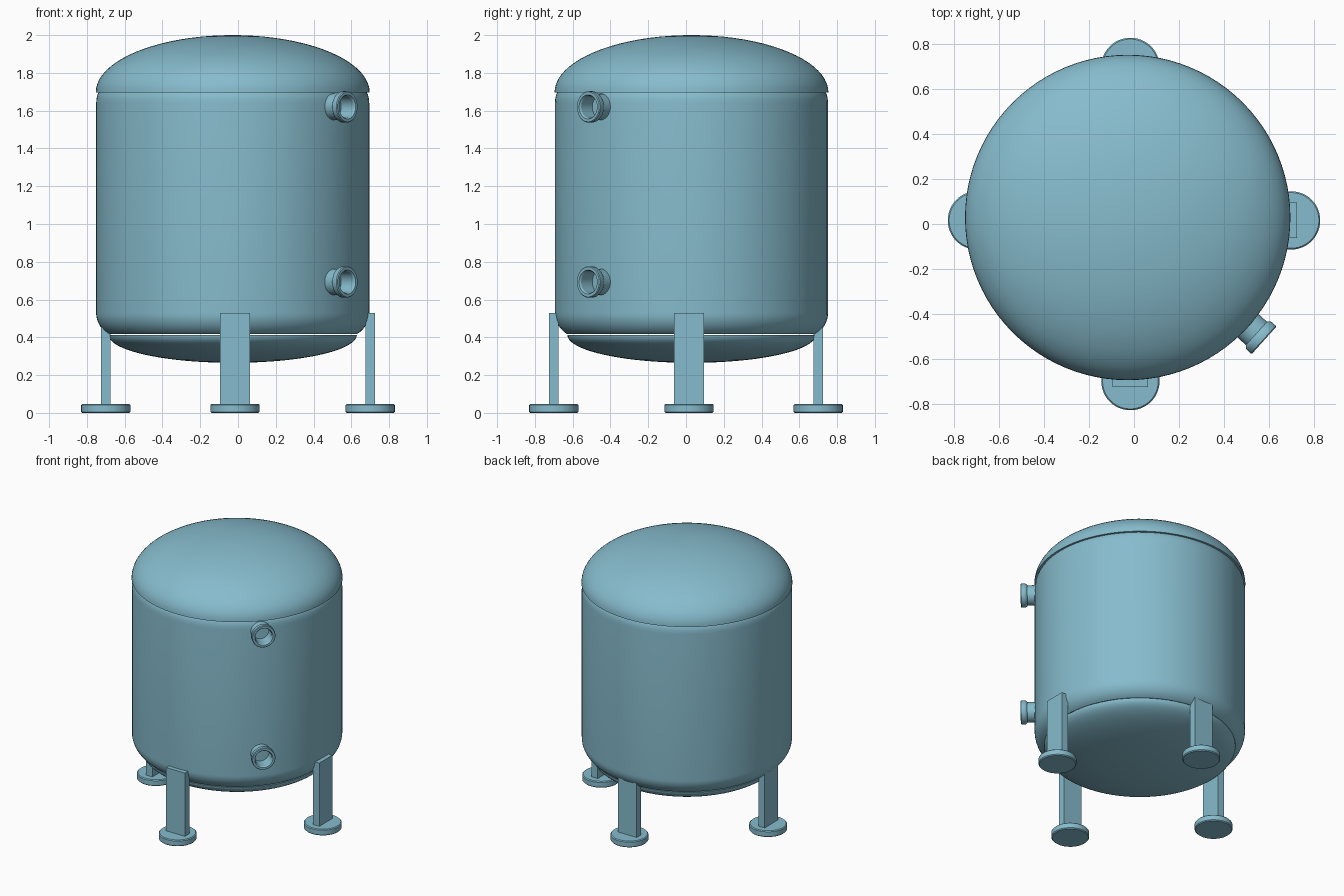
import bpy, bmesh
from math import sin, cos, pi, radians
from mathutils import Matrix, Vector

if "Cube" in bpy.data.objects:
    bpy.data.objects.remove(bpy.data.objects["Cube"])

TANK = Vector((-0.028, 0.029, 0))
R = 0.723

paint = bpy.data.materials.new("tank_blue")
paint.diffuse_color = (0.24, 0.50, 0.61, 1)
paint.use_nodes = True
paint.node_tree.nodes["Principled BSDF"].inputs["Base Color"].default_value = paint.diffuse_color


def finish(name, bm, matrix):
    bmesh.ops.remove_doubles(bm, verts=bm.verts, dist=1e-5)
    bmesh.ops.recalc_face_normals(bm, faces=bm.faces)
    mesh = bpy.data.meshes.new(name)
    bm.to_mesh(mesh)
    bm.free()
    mesh.materials.append(paint)
    ob = bpy.data.objects.new(name, mesh)
    bpy.context.collection.objects.link(ob)
    ob.matrix_world = matrix
    bpy.ops.object.select_all(action='DESELECT')
    bpy.context.view_layer.objects.active = ob
    ob.select_set(True)
    bpy.ops.object.shade_smooth_by_angle(angle=radians(30))
    return ob


def lathe(name, profile, matrix, steps=96, closed=False):
    """Spin an (r, z) profile around the local z axis."""
    bm = bmesh.new()
    vs = [bm.verts.new((r, 0, z)) for r, z in profile]
    pairs = list(zip(vs, vs[1:])) + ([(vs[-1], vs[0])] if closed else [])
    edges = [bm.edges.new(p) for p in pairs]
    bmesh.ops.spin(bm, geom=vs + edges, cent=(0, 0, 0), axis=(0, 0, 1),
                   angle=2 * pi, steps=steps)
    return finish(name, bm, matrix)


def ellipse(a, h, z0, n=20):
    return [(a * cos(i * pi / 2 / n) if i < n else 0, z0 + h * sin(i * pi / 2 / n))
            for i in range(n + 1)]


at_tank = Matrix.Translation(TANK)

# Domed lid and dished bottom
lathe("top_dome", [(0, 1.697)] + ellipse(R + 0.002, 0.303, 1.697), at_tank)
lathe("bottom_dome", [(0, 0.412)] + ellipse(0.657, -0.147, 0.412), at_tank)

# Cylindrical shell, rounded at both ends
lower = [(R - 0.13 * (1 - cos(radians(a))), 0.53 - 0.13 * sin(radians(a)))
         for a in range(60, -1, -6)]
upper = [(R, 1.64), (R - 0.002, 1.665), (R - 0.007, 1.685), (R - 0.014, 1.698)]
lathe("tank_shell", [(0, lower[0][1])] + lower + upper + [(0, 1.698)], at_tank)

# Hollow nozzles pointing out of the front right side
pipe = [(0.058, 0.62), (0.070, 0.62), (0.070, 0.772), (0.079, 0.780),
        (0.083, 0.787), (0.083, 0.813), (0.079, 0.818), (0.064, 0.818), (0.058, 0.808)]
for name, z in (("upper_nozzle", 1.62), ("lower_nozzle", 0.693)):
    m = (Matrix.Translation((TANK.x, TANK.y, z)) @ Matrix.Rotation(radians(-42), 4, 'Z')
         @ Matrix.Rotation(pi / 2, 4, 'Y'))
    lathe(name, pipe, m, steps=48, closed=True)

# Four plate legs on round feet
foot = [(0, 0), (0.124, 0), (0.13, 0.006), (0.13, 0.042), (0.124, 0.048), (0, 0.048)]
spots = {"right": (0.70, 0.016, 0), "back": (-0.016, 0.70, 90),
         "left": (-0.70, 0.016, 180), "front": (-0.016, -0.70, 270)}
for side, (x, y, angle) in spots.items():
    m = Matrix.Translation((x, y, 0)) @ Matrix.Rotation(radians(angle), 4, 'Z')
    lathe(side + "_foot", foot, m, steps=48)
    bm = bmesh.new()
    bmesh.ops.create_cube(bm, size=1, matrix=Matrix.Translation((0, 0, 0.285))
                          @ Matrix.Diagonal((0.052, 0.158, 0.485, 1)))
    finish(side + "_leg", bm, m)
